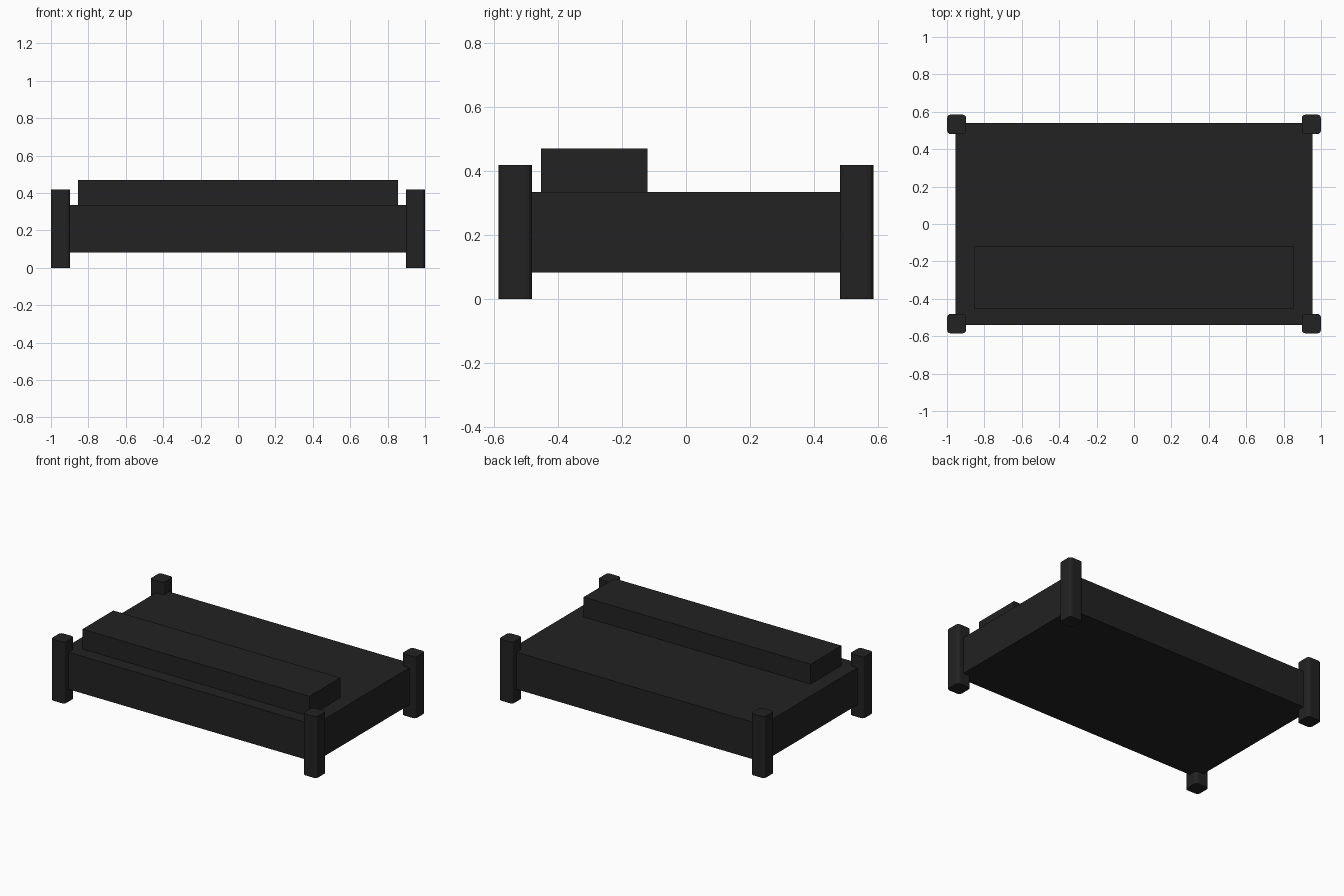
import bpy
import bmesh

cube = bpy.data.objects.get("Cube")
if cube:
    bpy.data.objects.remove(cube, do_unlink=True)

charcoal = bpy.data.materials.new("charcoal")
charcoal.use_nodes = True
colour = (0.016, 0.016, 0.016, 1)
charcoal.diffuse_color = colour
charcoal.node_tree.nodes["Principled BSDF"].inputs["Base Color"].default_value = colour


def box(name, low, high, corner=0):
    """Box between two corners, with optional rounded vertical edges."""
    bm = bmesh.new()
    bmesh.ops.create_cube(bm, size=1)
    for v in bm.verts:
        v.co = [a + (c + 0.5) * (b - a) for c, a, b in zip(v.co, low, high)]
    if corner:
        upright = [e for e in bm.edges
                   if abs(e.verts[0].co.z - e.verts[1].co.z) > 0.01]
        bmesh.ops.bevel(bm, geom=upright, offset=corner, segments=3,
                        profile=0.5, affect='EDGES')
    mesh = bpy.data.meshes.new(name)
    bm.to_mesh(mesh)
    bm.free()
    mesh.materials.append(charcoal)
    obj = bpy.data.objects.new(name, mesh)
    bpy.context.collection.objects.link(obj)
    return obj


# Main platform and the long raised block on top
box("platform", (-0.955, -0.54, 0.083), (0.955, 0.54, 0.335))
box("raised_block", (-0.855, -0.452, 0.33), (0.855, -0.12, 0.47))

# Corner posts
for sx, side in ((-1, "right"), (1, "left")):
    for sy, end in ((-1, "front"), (1, "back")):
        x, y = sx * 0.9485, sy * 0.5325
        box(f"{end}_{side}_post", (x - 0.0515, y - 0.0525, 0),
            (x + 0.0515, y + 0.0525, 0.418), corner=0.02)
